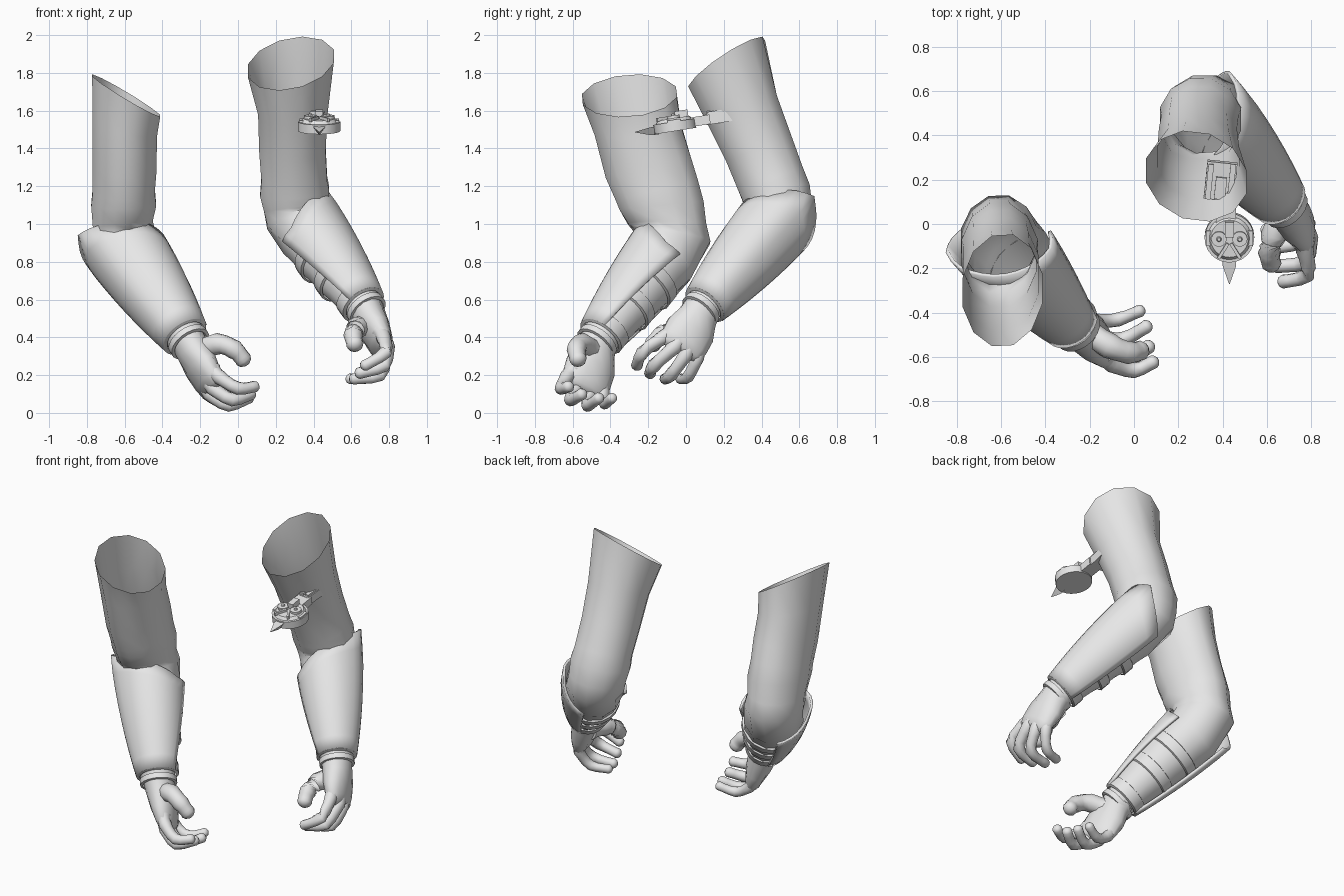
import bpy, bmesh, math
from mathutils import Vector as V, Matrix

if "Cube" in bpy.data.objects:
    bpy.data.objects.remove(bpy.data.objects["Cube"])

grey = bpy.data.materials.new("plain grey")
grey.use_nodes = True
grey.diffuse_color = (0.8, 0.8, 0.8, 1)
grey.node_tree.nodes["Principled BSDF"].inputs["Base Color"].default_value = (0.8, 0.8, 0.8, 1)


def finish(bm, name, angle=40):
    bmesh.ops.recalc_face_normals(bm, faces=bm.faces)
    mesh = bpy.data.meshes.new(name)
    bm.to_mesh(mesh)
    bm.free()
    ob = bpy.data.objects.new(name, mesh)
    bpy.context.collection.objects.link(ob)
    mesh.materials.append(grey)
    bpy.ops.object.select_all(action="DESELECT")
    ob.select_set(True)
    bpy.context.view_layer.objects.active = ob
    bpy.ops.object.shade_smooth_by_angle(angle=math.radians(angle))
    return ob


def ring(c, n, ru, rv, hint=(1, 0, 0), sides=12):
    """Ellipse of points around c, across the direction n."""
    n, h = V(n).normalized(), V(hint)
    u = (h - n * h.dot(n)).normalized()
    v = n.cross(u)
    turn = [2 * math.pi * (i + 0.5) / sides for i in range(sides)]
    return [V(c) + u * ru * math.cos(a) + v * rv * math.sin(a) for a in turn]


def loft(name, rows, closed=True, caps=(False, False), angle=50):
    bm = bmesh.new()
    vs = [[bm.verts.new(p) for p in row] for row in rows]
    count = len(rows[0])
    for a, b in zip(vs, vs[1:]):
        for i in range(count if closed else count - 1):
            j = (i + 1) % count
            bm.faces.new((a[i], a[j], b[j], b[i]))
    for flag, row in zip(caps, (vs[0], vs[-1])):
        if flag:
            bm.faces.new(row)
    return finish(bm, name, angle)


def digit(name, pts, r):
    """Finger: bent tapering tube with swollen joints and a round tip."""
    pts = [V(p) for p in pts]
    path = []
    for i in range(len(pts) - 1):
        p0, p1, p2 = pts[max(i - 1, 0)], pts[i], pts[i + 1]
        p3 = pts[min(i + 2, len(pts) - 1)]
        for t in (0, 0.33, 0.67):
            path.append(0.5 * (2 * p1 + (p2 - p0) * t + (2 * p0 - 5 * p1 + 4 * p2 - p3) * t**2
                               + (3 * p1 - p0 - 3 * p2 + p3) * t**3))
    path.append(pts[-1])
    rows, last = [], len(path) - 1
    for i, p in enumerate(path):
        d = path[min(i + 1, last)] - path[max(i - 1, 0)]
        s = r * (1 - 0.3 * i / last) * (1.06 if i % 3 == 0 else 0.97)
        rows.append(ring(p, d, s, s, (0.2, 0.9, 0.4), 10))
    tip = d.normalized() * r
    for k, s in ((0.3, 0.58), (0.5, 0.25)):
        rows.append(ring(path[-1] + tip * k, d, r * s, r * s, (0.2, 0.9, 0.4), 10))
    loft(name, rows, caps=(True, True), angle=70)


def arm(side, sign, sleeve, elbow, wrist, r0, shell_dir, reach, fingers, thumb):
    elbow, wrist = V(elbow), V(wrist)
    axis = wrist - elbow
    n = -axis.normalized()
    at = lambda t: elbow + axis * t
    rad = lambda t: r0 * (1 - 0.17 * t - 0.28 * t * t)

    # sleeve and forearm in one tube, open at the shoulder
    rows = [ring(*r) for r in sleeve]
    for k in range(1, 9):
        t = k / 8
        fold = 1.0 if k % 2 else 0.965
        rows.append(ring(at(t), n, rad(t) * fold, rad(t) * fold))
    loft(side + "_sleeve", rows)

    # armour shell over the outside of the forearm, pointed behind the elbow
    c = V(shell_dir)
    c = (c - n * c.dot(n)).normalized()
    d = n.cross(c) * sign
    rows, steps = [], 20
    for k in range(9):
        row = []
        for i in range(steps + 1):
            f = 2 * i / steps - 1
            spread = 114 + (26 * (1 - k / 8) if f < 0 else 0)
            a = f * math.radians(spread)
            flap = reach * max(0, 1 - abs(f - 0.3) / 1.1) - 0.14
            t = k / 8 * 0.97 - flap * (1 - k / 8) ** 2
            ridge = 0.014 * max(0, 1 - abs(f - 0.15) * 4) * (1 - k / 9)
            r = rad(max(t, 0)) * 1.04 + 0.01 + ridge
            row.append(at(t) + (c * math.cos(a) + d * math.sin(a)) * r)
        rows.append(row)
    shell = loft(side + "_forearm_shell", rows, closed=False)
    thick = shell.modifiers.new("thickness", "SOLIDIFY")
    thick.thickness = 0.016
    thick.offset = 0

    # straps under the forearm, and the cuff at the wrist
    def band(name, t, w, grow):
        prof = ((-w, -0.005), (-w * 0.85, grow), (w * 0.85, grow), (w, -0.005))
        loft(name, [ring(at(t) + n * s, n, rad(t) + g, rad(t) + g, sides=20) for s, g in prof])
    for i, t in enumerate((0.36, 0.62)):
        band(f"{side}_strap_{i + 1}", t, 0.038, 0.008)
    band(side + "_shell_cuff", 0.92, 0.04, 0.012)
    band(side + "_glove_cuff", 1.03, 0.02, 0.012)

    # palm, flattened towards the knuckles
    knuckles = [V(f[0]) for f in fingers]
    mid = sum(knuckles, V()) / 4
    across = knuckles[3] - knuckles[0]
    half = across.length / 2 + 0.03
    down = wrist - mid
    spec = ((0, 0.1, 0.095), (0.25, 0.108, 0.09), (0.55, half, 0.08),
            (0.85, half, 0.063), (1.0, half * 0.93, 0.048), (1.08, half * 0.7, 0.02))
    loft(side + "_palm", [ring(wrist - down * t, down, a, b, across) for t, a, b in spec],
         caps=(True, True), angle=70)
    for name, pts, r in zip(("index", "middle", "ring", "little"), fingers,
                            (0.042, 0.043, 0.041, 0.038)):
        root = V(pts[0]).lerp(wrist, 0.2)
        digit(f"{side}_{name}_finger", [root] + list(pts), r)
    digit(side + "_thumb", thumb, 0.062)


arm("right", -1,
    [((-.592, -.3, 1.68), (.6, -.08, 1), .217, .258),
     ((-.6, -.255, 1.5), (.2, -.1, 1), .18, .238),
     ((-.6, -.2, 1.3), (0, -.25, 1), .175, .24),
     ((-.605, -.155, 1.18), (0, -.25, 1), .17, .232),
     ((-.605, -.13, 1.1), (0, -.1, 1), .178, .232),
     ((-.61, -.1, 1.0), (-.1, 0, 1), .165, .214),
     ((-.61, -.07, .93), (-.2, .15, 1), .18, .207)],
    (-.6, -.08, .87), (-.27, -.46, .39), .192, (-.47, -.65, .33), .34,
    [[(-.1, -.63, .19), (0, -.66, .13), (.09, -.62, .14)],
     [(-.13, -.58, .13), (-.03, -.61, .07), (.07, -.55, .1)],
     [(-.15, -.51, .1), (-.05, -.52, .04), (.06, -.46, .08)],
     [(-.16, -.44, .1), (-.07, -.43, .05), (.03, -.39, .08)]],
    [(-.22, -.48, .32), (-.11, -.55, .365), (-.02, -.58, .335), (.03, -.57, .28)])

arm("left", 1,
    [((.28, .215, 1.85), (-.25, -.67, 1), .24, .245),
     ((.29, .3, 1.6), (0, -.45, 1), .19, .205),
     ((.288, .385, 1.4), (0, -.4, 1), .182, .192),
     ((.298, .447, 1.24), (0, -.35, 1), .18, .188),
     ((.3, .475, 1.17), (-.1, -.2, 1), .19, .19),
     ((.31, .49, 1.09), (-.15, 0, 1), .18, .185),
     ((.325, .495, 1.03), (-.3, .25, 1), .183, .183)],
    (.35, .465, .99), (.67, .09, .56), .182, (.75, .02, .45), .42,
    [[(.77, -.12, .4), (.78, -.23, .32), (.67, -.26, .25)],
     [(.79, -.06, .35), (.77, -.17, .25), (.64, -.19, .21)],
     [(.78, 0, .31), (.75, -.08, .2), (.61, -.11, .18)],
     [(.75, .06, .29), (.7, .01, .19), (.59, -.03, .18)]],
    [(.67, .06, .46), (.63, -.05, .45), (.61, -.13, .41), (.62, -.18, .36)])


# floating gadget beside the left upper arm, tilted nose down
place = Matrix.Translation((.43, -.06, 1.52)) @ Matrix.Rotation(math.radians(9), 4, "X")


def box(name, c, size, turn=0):
    bm = bmesh.new()
    bmesh.ops.create_cube(bm, size=1)
    bm.transform(place @ Matrix.Translation(c) @ Matrix.Rotation(math.radians(turn), 4, "Z")
                 @ Matrix.Diagonal((*size, 1)))
    finish(bm, name, 20)


def disc(name, c, r, depth, top=None, sides=24):
    bm = bmesh.new()
    bmesh.ops.create_cone(bm, cap_ends=True, segments=sides, radius1=r,
                          radius2=r if top is None else top, depth=depth)
    bm.transform(place @ Matrix.Translation(c))
    finish(bm, name, 30)


disc("gadget_disc", (0, 0, -.003), .112, .05)
disc("gadget_deck", (0, 0, .03), .1, .02, .085)
for s, name in ((-1, "right"), (1, "left")):
    disc(f"gadget_{name}_dial", (s * .047, 0, .045), .034, .02)
    disc(f"gadget_{name}_dial_hub", (s * .047, 0, .058), .014, .014, .008, 8)
    box(f"gadget_{name}_rib", (s * .028, -.055, .045), (.014, .08, .02), s * 32)
    box(f"gadget_{name}_side_block", (s * .09, .0, .01), (.03, .07, .045))
    box(f"gadget_{name}_block_rail", (-.04 + s * .05, .26, .035), (.025, .16, .02), -6)
box("gadget_neck", (-.015, .12, .005), (.09, .14, .05))
box("gadget_block", (-.04, .26, .005), (.135, .17, .055), -6)
box("gadget_block_plate", (-.04, .23, .037), (.05, .1, .024), -6)
box("gadget_crest", (0, .045, .055), (.04, .07, .04))

# pointed blade at the nose
blade = [[place @ V((x * w, y, z * h)) for x, z in ((-1, .4), (1, .4), (0, -1))]
         for y, w, h in ((-.09, .03, .032), (-.13, .03, .03), (-.212, .002, .002))]
loft("gadget_blade", blade, caps=(True, True), angle=20)
